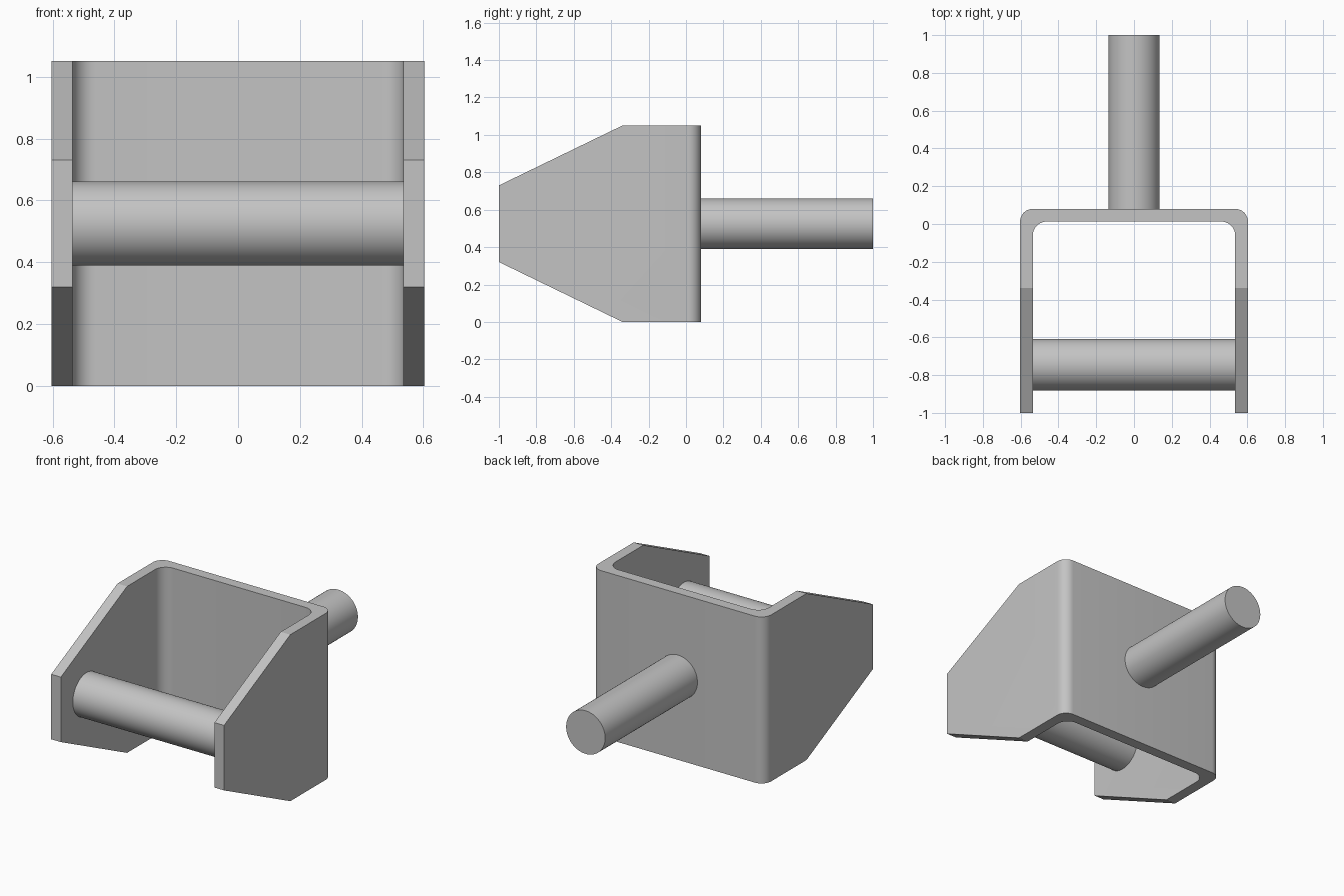
import bpy, bmesh
from math import pi, cos, sin, radians
from mathutils import Vector, Matrix

cube = bpy.data.objects.get("Cube")
if cube:
    bpy.data.objects.remove(cube, do_unlink=True)

WIDTH, WALL, HEIGHT = 0.603, 0.067, 1.05
BACK, FRONT = 0.08, -1.0
MID = HEIGHT / 2
ROD_R = 0.136

steel = bpy.data.materials.new("grey_steel")
steel.use_nodes = True
steel.diffuse_color = (0.55, 0.55, 0.55, 1)
steel.node_tree.nodes["Principled BSDF"].inputs["Base Color"].default_value = (0.55, 0.55, 0.55, 1)


def finish(name, bm):
    bmesh.ops.recalc_face_normals(bm, faces=bm.faces)
    mesh = bpy.data.meshes.new(name)
    bm.to_mesh(mesh)
    bm.free()
    mesh.materials.append(steel)
    obj = bpy.data.objects.new(name, mesh)
    bpy.context.collection.objects.link(obj)
    bpy.ops.object.select_all(action='DESELECT')
    obj.select_set(True)
    bpy.context.view_layer.objects.active = obj
    bpy.ops.object.shade_smooth_by_angle(angle=radians(25))
    return obj


def u_path(half, back, radius, steps=10):
    """Left leg tip, round both back corners, right leg tip."""
    arc = [(half - radius + radius * cos(a), back - radius + radius * sin(a))
           for a in (pi / 2 * i / steps for i in range(steps + 1))]
    side = [(half, FRONT)] + arc
    return side + [(-x, y) for x, y in reversed(side)]


def rod(name, start, end):
    axis = Vector(end) - Vector(start)
    bm = bmesh.new()
    place = Matrix.Translation((Vector(start) + Vector(end)) / 2) @ axis.to_track_quat('Z', 'Y').to_matrix().to_4x4()
    bmesh.ops.create_cone(bm, cap_ends=True, segments=64, radius1=ROD_R,
                          radius2=ROD_R, depth=axis.length, matrix=place)
    return finish(name, bm)


# U-shaped bracket: strip between outer and inner paths, extruded upward
bm = bmesh.new()
outer, inner = ([bm.verts.new((x, y, 0)) for x, y in path] for path in
                (u_path(WIDTH, BACK, 0.067), u_path(WIDTH - WALL, BACK - WALL, 0.075)))
for i in range(len(outer) - 1):
    bm.faces.new((outer[i], outer[i + 1], inner[i + 1], inner[i]))
raised = bmesh.ops.extrude_face_region(bm, geom=bm.faces[:])
bmesh.ops.translate(bm, vec=(0, 0, HEIGHT),
                    verts=[g for g in raised["geom"] if isinstance(g, bmesh.types.BMVert)])

# Sloping cuts on the upper and lower front corners of the legs
for z, s in ((HEIGHT, 1), (0, -1)):
    bmesh.ops.bisect_plane(bm, geom=bm.verts[:] + bm.edges[:] + bm.faces[:],
                           plane_co=(0, -0.34, z), plane_no=(0, -0.32, s * 0.66),
                           clear_outer=True)
    bmesh.ops.holes_fill(bm, edges=[e for e in bm.edges if e.is_boundary], sides=0)
finish("bracket", bm)

# Cross pin between the legs and mounting shaft at the back
rod("cross_pin", (-WIDTH + WALL / 2, -0.745, MID), (WIDTH - WALL / 2, -0.745, MID))
rod("mounting_shaft", (0, BACK - WALL / 2, MID), (0, 1, MID))
